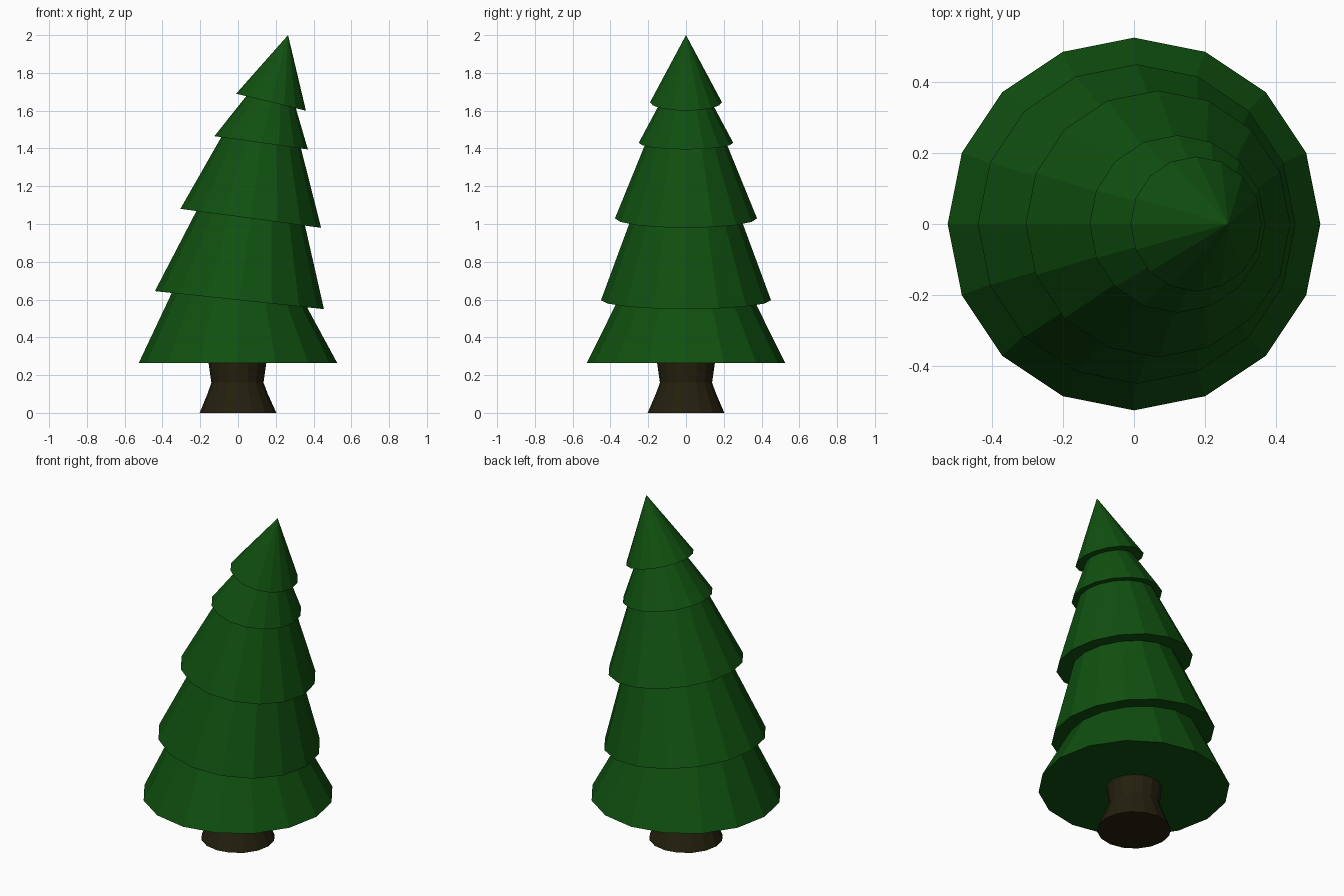
import bpy, bmesh, math

if "Cube" in bpy.data.objects:
    bpy.data.objects.remove(bpy.data.objects["Cube"])

N = 16

def material(name, rgb):
    m = bpy.data.materials.new(name)
    m.diffuse_color = (*rgb, 1)
    m.use_nodes = True
    m.node_tree.nodes["Principled BSDF"].inputs["Base Color"].default_value = m.diffuse_color
    return m

def ring(bm, cx, cz, r, tilt):
    # Circle of N points centred at (cx, 0, cz), leaning down toward +x
    return [bm.verts.new((cx + r * math.cos(a) * math.cos(tilt),
                          r * math.sin(a),
                          cz - r * math.cos(a) * math.sin(tilt)))
            for a in (2 * math.pi * i / N for i in range(N))]

def loft(name, rings, mat, apex=None, cap_bottom=False):
    bm = bmesh.new()
    loops = [ring(bm, *r) for r in rings]
    for a, b in zip(loops, loops[1:]):
        for i in range(N):
            j = (i + 1) % N
            bm.faces.new((a[i], a[j], b[j], b[i]))
    if cap_bottom:
        bm.faces.new(loops[0][::-1])
    if apex:
        tip = bm.verts.new(apex)
        top = loops[-1]
        for i in range(N):
            bm.faces.new((top[i], top[(i + 1) % N], tip))
    me = bpy.data.meshes.new(name)
    bm.to_mesh(me)
    bm.free()
    me.materials.append(mat)
    ob = bpy.data.objects.new(name, me)
    bpy.context.collection.objects.link(ob)
    return ob

green = material("pine green", (0.005, 0.08, 0.005))
brown = material("bark brown", (0.018, 0.0145, 0.0045))

# Flared trunk
loft("trunk", [(0, 0, 0.203, 0), (-0.002, 0.10, 0.16, 0), (-0.003, 0.16, 0.138, 0),
               (-0.003, 0.265, 0.153, 0)], brown, cap_bottom=True)

# Leaning foliage tiers: centre x, centre z, inner radius, outer radius, tilt
tiers = [(0.0, 0.265, 0.153, 0.525, 0.0),
         (0.0075, 0.597, 0.36, 0.45, 0.106),
         (0.0675, 1.03, 0.29, 0.376, 0.134),
         (0.1225, 1.43, 0.213, 0.25, 0.141),
         (0.175, 1.645, 0.135, 0.19, 0.239)]
rings = []
for cx, cz, inner, outer, tilt in tiers:
    rings += [(cx, cz, inner, tilt), (cx, cz, outer, tilt)]
loft("foliage", rings, green, apex=(0.265, 0, 2.0))
